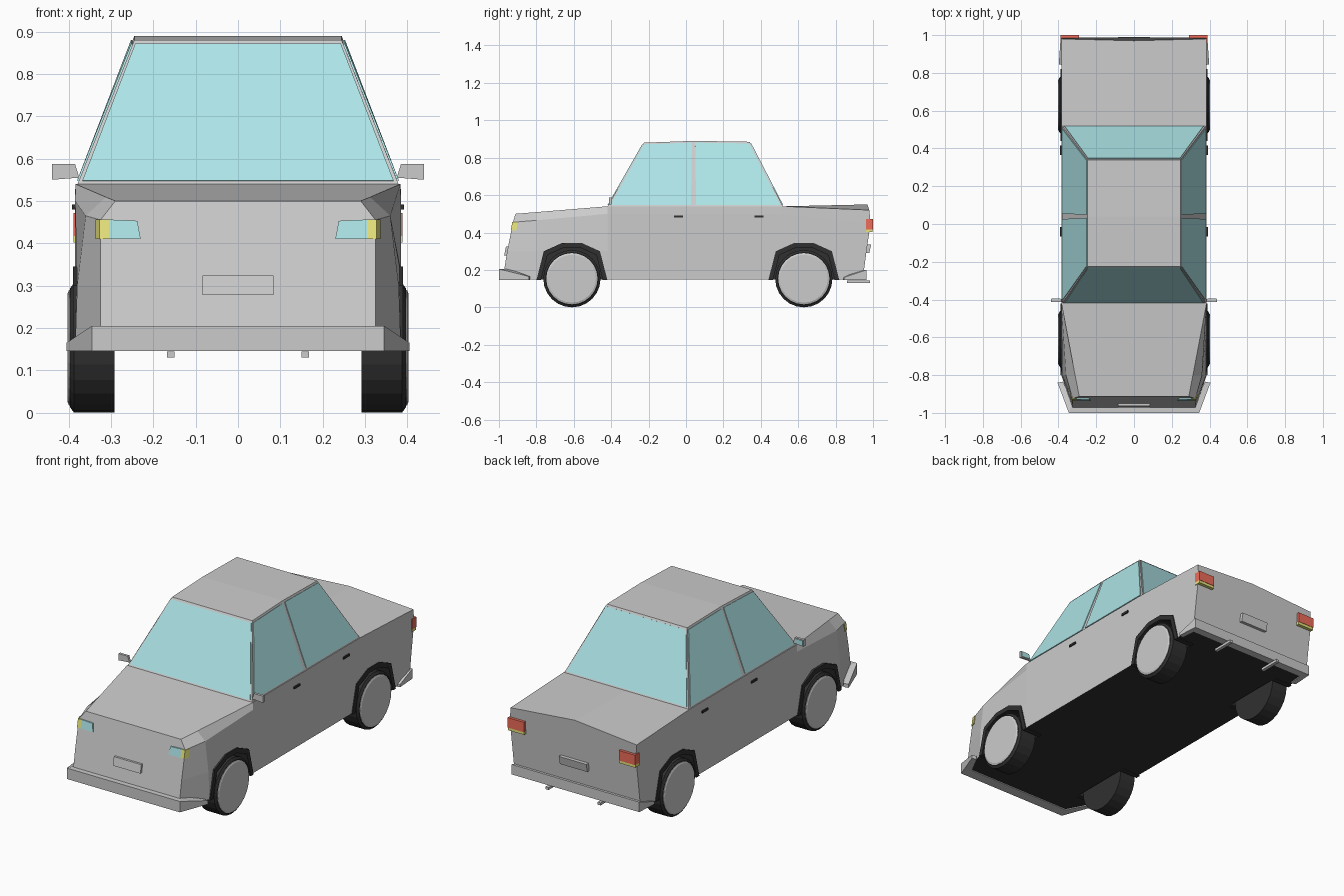
import bpy, bmesh, math
from mathutils import Vector

if "Cube" in bpy.data.objects:
    bpy.data.objects.remove(bpy.data.objects["Cube"])


def mat(name, *c):
    m = bpy.data.materials.new(name)
    m.diffuse_color = (*c, 1)
    m.use_nodes = True
    m.node_tree.nodes["Principled BSDF"].inputs["Base Color"].default_value = m.diffuse_color
    return m


GREY = mat("paint", .8, .8, .8)
BLACK = mat("black", .03, .03, .03)
GLASS = mat("glass", .42, .78, .8)
RED = mat("red", .85, .15, .1)
YELLOW = mat("yellow", .8, .78, .2)


def finish(name, bm, m=None):
    bmesh.ops.recalc_face_normals(bm, faces=bm.faces)
    me = bpy.data.meshes.new(name)
    bm.to_mesh(me)
    bm.free()
    ob = bpy.data.objects.new(name, me)
    bpy.context.collection.objects.link(ob)
    if m:
        me.materials.append(m)
    return ob


def loft(name, rings, m=None):
    """Closed skin through rings of equal point count, capped at both ends."""
    bm = bmesh.new()
    vs = [[bm.verts.new(p) for p in r] for r in rings]
    n = len(vs[0])
    for a, b in zip(vs, vs[1:]):
        for i in range(n):
            j = (i + 1) % n
            bm.faces.new((a[i], a[j], b[j], b[i]))
    bm.faces.new(vs[0])
    bm.faces.new(vs[-1])
    return finish(name, bm, m)


def prism(name, pts, vec, m=None):
    v = Vector(vec)
    return loft(name, [pts, [Vector(p) + v for p in pts]], m)


def box(name, x, y, z, m=None):
    pts = [(x[0], y[0], z[0]), (x[1], y[0], z[0]), (x[1], y[0], z[1]), (x[0], y[0], z[1])]
    return prism(name, pts, (0, y[1] - y[0], 0), m)


def mirrored(half):
    return half + [(-x, y, z) for x, y, z in reversed(half) if x > 0]


# Lower body: cross-sections from nose to tail
def straight(y):
    return [(.385, y, .15), (.385, y, .3), (.385, y, .5), (.384, y, .54), (0, y, .54)]


body = loft("body", [mirrored(h) for h in (
    [(.325, -.98, .15), (.325, -.956, .3), (.325, -.925, .455), (.29, -.912, .5), (0, -.912, .5)],
    [(.385, -.8, .15), (.38, -.8, .3), (.36, -.8, .465), (.312, -.8, .509), (0, -.8, .509)],
    straight(-.42), straight(.52),
    [(.385, .945, .15), (.385, .965, .3), (.385, .987, .45), (.385, .98, .52), (0, .97, .55)])], GREY)
body.data.materials.append(BLACK)
for p in body.data.polygons:
    if p.normal.z < -.9:
        p.material_index = 1

# Wheel wells cut into the body, arch trims, wheels
ARCH = [(-.19, .145), (-.15, .3), (-.05, .345), (.05, .345), (.15, .3), (.19, .145)]
AXLES = (("front", -.61), ("rear", .63))
for label, yc in AXLES:
    for s, side in ((1, "right"), (-1, "left")):
        tag = f"{label}_{side}"
        outer = [(s * .28, yc + y, z) for y, z in ARCH]
        cutter = prism("well_cutter", outer, (s * .3, 0, 0), BLACK)
        mod = body.modifiers.new("well", 'BOOLEAN')
        mod.operation = 'DIFFERENCE'
        mod.solver = 'EXACT'
        mod.material_mode = 'TRANSFER'
        mod.object = cutter
        bpy.context.view_layer.objects.active = body
        bpy.ops.object.modifier_apply(modifier=mod.name)
        bpy.data.objects.remove(cutter)

        # trim: band between outer and scaled inner arch
        inner = [(s * .28, yc + y * .87, .145 + (z - .145) * .87) for y, z in ARCH]
        bands = [[o, i, Vector(i) + Vector((s * .11, 0, 0)), Vector(o) + Vector((s * .11, 0, 0))]
                 for o, i in zip(outer, inner)]
        loft("arch_trim_" + tag, bands, BLACK)

        def disc(r, x):
            return [(s * x, yc + r * math.cos(k * math.tau / 24), .153 + r * math.sin(k * math.tau / 24))
                    for k in range(24)]
        loft("tyre_" + tag, [disc(.153, .292), disc(.153, .388), disc(.14, .397)], BLACK)
        loft("hubcap_" + tag, [disc(.137, .38), disc(.137, .399), disc(.128, .403)])

# Cabin
BASE = ((-.42, .88), (.04, .89), (.52, .885))
ROOFY = (-.225, .04, .34)
low = [Vector((.38, y, .538)) for y, _ in BASE]
top = [Vector((.245, ry, z)) for ry, (_, z) in zip(ROOFY, BASE)]


def flip(v):
    return Vector((-v.x, v.y, v.z))


loft("cabin", [[l, t, flip(t), flip(l)] for l, t in zip(low, top)])


def pane(name, a, b, c, d, u0, u1, v0=.025, v1=.97):
    """Thin glass slab on the quad a-b (bottom) / d-c (top)."""
    def at(u, v):
        return a.lerp(b, u).lerp(d.lerp(c, u), v)
    n = (b - a).cross(d - a).normalized()
    if n.dot(a - Vector((0, .05, .5))) < 0:
        n.negate()
    prism(name, [at(u, v) - n * .003 for u, v in ((u0, v0), (u1, v0), (u1, v1), (u0, v1))],
          n * .007, GLASS)


pane("windscreen", flip(low[0]), low[0], top[0], flip(top[0]), .012, .988)
pane("rear_window", flip(low[2]), low[2], top[2], flip(top[2]), .012, .988)
for f, side in ((lambda v: v, "right"), (flip, "left")):
    pane("front_side_window_" + side, f(low[0]), f(low[1]), f(top[1]), f(top[0]), .025, .97)
    pane("rear_side_window_" + side, f(low[1]), f(low[2]), f(top[2]), f(top[1]), .03, .975)


# Bumpers wrapping round the corners
def bumper(name, stations):
    full = stations + [(-x, y, yi, t) for x, y, yi, t in reversed(stations)]
    loft(name, [[(x, y, .145), (x, y, t), (x * .93, yi, t), (x * .93, yi, .145)]
                for x, y, yi, t in full])


bumper("front_bumper", [(.405, -.84, -.835, .165), (.345, -1, -.94, .205)])
bumper("rear_bumper", [(.398, .845, .84, .16), (.39, .965, .92, .2)])


# Lamps, mirrors, handles and exhausts on both sides
def nose(z):
    return -.929 - (.455 - z) * .18


for s, side in ((1, "right"), (-1, "left")):
    prism("headlight_" + side, [(s * x, nose(z), z) for x, z in
          ((.305, .41), (.305, .456), (.238, .453), (.23, .41))], (0, .02, 0), GLASS)
    prism("indicator_" + side, [(s * x, nose(z), z) for x, z in
          ((.305, .41), (.327, .41), (.327, .456), (.305, .456))], (s * .01, .03, 0), YELLOW)
    box("tail_light_" + side, (s * .29, s * .389), (.962, 1), (.417, .472), RED)
    box("rear_indicator_" + side, (s * .29, s * .389), (.962, .998), (.402, .417), YELLOW)
    prism("mirror_" + side, [(s * x, -.412, z) for x, z in
          ((.375, .555), (.44, .55), (.44, .587), (.385, .587))], (0, .014, 0))
    prism("mirror_glass_" + side, [(s * x, -.399, z) for x, z in
          ((.388, .557), (.436, .554), (.436, .583), (.388, .583))], (0, .004, 0), GLASS)
    for label, y in (("front", -.065), ("rear", .365)):
        box(f"{label}_door_handle_{side}", (s * .38, s * .392), (y, y + .05), (.48, .492), BLACK)
    box("exhaust_" + side, (s * .15, s * .168), (.86, .985), (.13, .144))

# Number plates, tilted with the body ends
for label, y0, y1, z0 in (("front", -.972, -.963, .278), ("rear", .98, .99, .29)):
    d = .018 if y0 < 0 else -.018
    t = .02 if y0 < 0 else -.02
    prism(label + "_plate", [(-.084, y0, z0), (.084, y0, z0), (.084, y1, z0 + .046), (-.084, y1, z0 + .046)],
          (0, t, 0))
